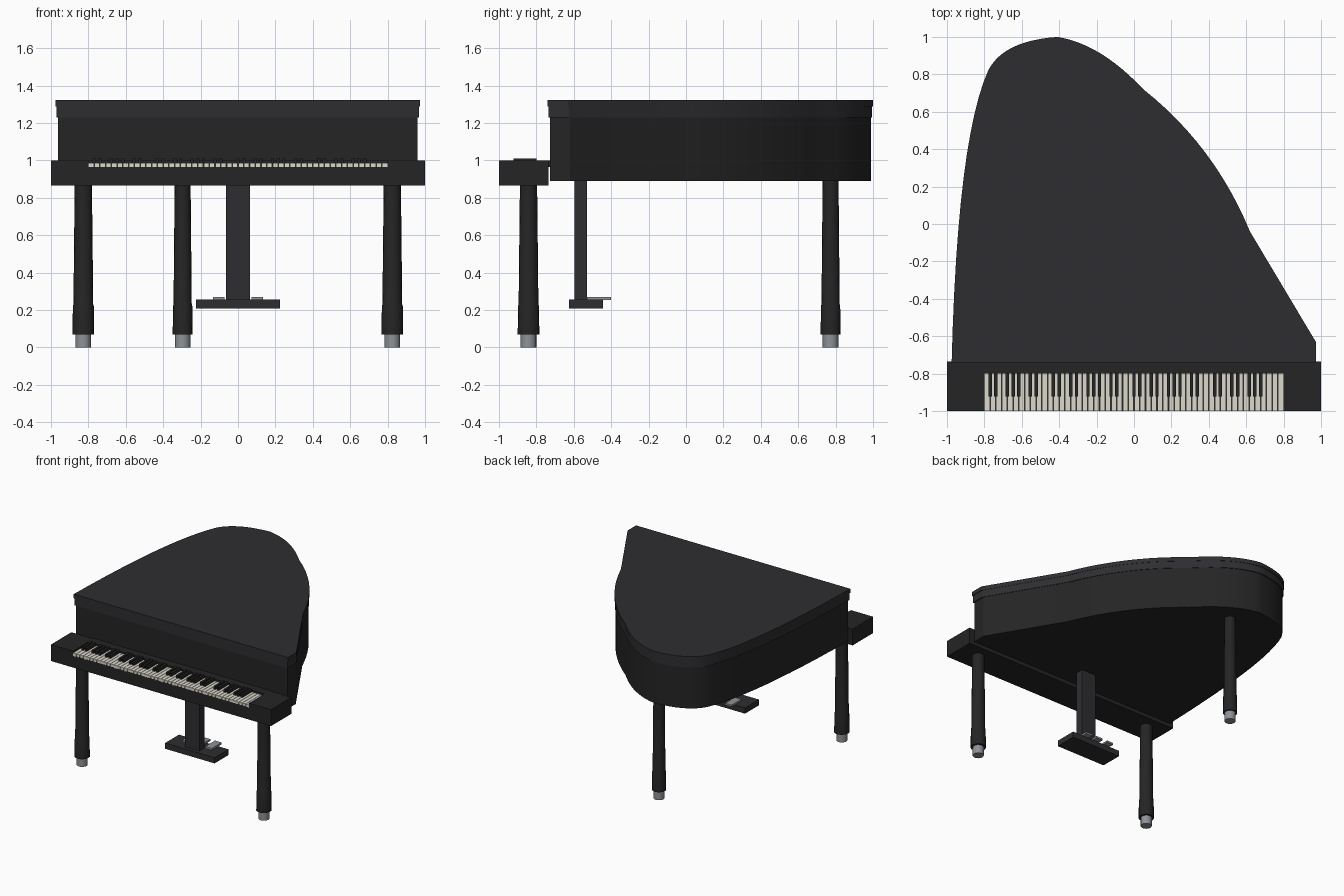
import bpy, bmesh, math

if "Cube" in bpy.data.objects:
    bpy.data.objects.remove(bpy.data.objects["Cube"])


def material(name, rgb):
    m = bpy.data.materials.new(name)
    m.diffuse_color = (*rgb, 1)
    m.use_nodes = True
    m.node_tree.nodes["Principled BSDF"].inputs["Base Color"].default_value = m.diffuse_color
    return m


LID = material("lid_black", (0.027, 0.026, 0.030))
BLACK = material("case_black", (0.018, 0.018, 0.018))
IVORY = material("ivory", (0.72, 0.69, 0.60))
METAL = material("metal", (0.27, 0.29, 0.31))


def finish(bm, name, mat, smooth=False):
    bmesh.ops.recalc_face_normals(bm, faces=bm.faces)
    me = bpy.data.meshes.new(name)
    bm.to_mesh(me)
    bm.free()
    me.materials.append(mat)
    ob = bpy.data.objects.new(name, me)
    bpy.context.collection.objects.link(ob)
    if smooth:
        bpy.ops.object.select_all(action='DESELECT')
        ob.select_set(True)
        bpy.context.view_layer.objects.active = ob
        bpy.ops.object.shade_smooth_by_angle(angle=math.radians(30))
    return ob


def boxes(name, spans, mat):
    """One object from boxes given as (x0, x1, y0, y1, z0, z1)."""
    bm = bmesh.new()
    for x0, x1, y0, y1, z0, z1 in spans:
        vs = bmesh.ops.create_cube(bm, size=1)["verts"]
        for v in vs:
            v.co.x = x1 if v.co.x > 0 else x0
            v.co.y = y1 if v.co.y > 0 else y0
            v.co.z = z1 if v.co.z > 0 else z0
    return finish(bm, name, mat)


def arc(a, c, b, n=12):
    """Quadratic curve from a towards b, end point left out."""
    pts = []
    for i in range(n):
        t = i / n
        pts.append(tuple((1 - t) ** 2 * p + 2 * t * (1 - t) * q + t * t * r
                         for p, q, r in zip(a, c, b)))
    return pts


# Wing-shaped outline of the lid, clockwise from the front left corner
outline = (arc((-0.975, -0.74), (-0.945, 0.45), (-0.78, 0.82))
           + arc((-0.78, 0.82), (-0.70, 0.98), (-0.41, 1.0))
           + arc((-0.41, 1.0), (-0.18, 0.965), (0.05, 0.72))
           + arc((0.05, 0.72), (0.43, 0.42), (0.62, -0.04))
           + [(0.62, -0.04), (0.972, -0.63), (0.972, -0.74)])


def slab(name, inset, z0, z1, mat):
    """Extrude the outline, shrunk by inset around its middle."""
    bm = bmesh.new()
    vs = [bm.verts.new((x * (1 - inset), 0.13 + (y - 0.13) * (1 - inset), z0))
          for x, y in outline]
    f = bm.faces.new(vs)
    ext = bmesh.ops.extrude_face_region(bm, geom=[f], use_keep_orig=True)["geom"]
    for v in ext:
        if isinstance(v, bmesh.types.BMVert):
            v.co.z = z1
    return finish(bm, name, mat, True)


# Case and two-step lid
slab("case", 0.014, 0.89, 1.23, BLACK)
slab("lid_rim", 0.005, 1.23, 1.288, LID)
slab("lid_top", 0.0, 1.288, 1.322, LID)

# Key bed, side blocks and fallboard
boxes("key_bed", [(-1, 1, -1, -0.735, 0.865, 0.965)], BLACK)
boxes("key_blocks", [(-1, -0.8, -1, -0.735, 0.965, 1.0),
                     (0.8, 1, -1, -0.735, 0.965, 1.0)], BLACK)
boxes("fallboard", [(-0.8, 0.8, -0.8, -0.725, 0.965, 1.0)], BLACK)

# Keys
w = 1.6 / 52
boxes("white_keys", [(-0.8 + i * w + 0.0015, -0.8 + (i + 1) * w - 0.0015,
                      -1.0, -0.8, 0.96, 0.985) for i in range(52)], IVORY)
boxes("black_keys", [(-0.8 + i * w - 0.009, -0.8 + i * w + 0.009,
                      -0.922, -0.8, 0.98, 1.01) for i in range(1, 49)
                     if i % 14 in (1, 2, 4, 5, 6, 8, 9, 12, 13)], BLACK)


def turned(name, x, y, profile, mat, sides=16):
    """Round part from (radius, height) pairs."""
    bm = bmesh.new()
    rings = [[bm.verts.new((x + r * math.cos(2 * math.pi * k / sides),
                            y + r * math.sin(2 * math.pi * k / sides), z))
              for k in range(sides)] for r, z in profile]
    for a, b in zip(rings, rings[1:]):
        for k in range(sides):
            j = (k + 1) % sides
            bm.faces.new((a[k], a[j], b[j], b[k]))
    bm.faces.new(rings[0])
    bm.faces.new(rings[-1])
    return finish(bm, name, mat, True)


# Tapered legs with metal feet
for name, x, y, top, s in (("front_left_leg", -0.827, -0.842, 0.87, 1.0),
                           ("front_right_leg", 0.825, -0.842, 0.87, 1.0),
                           ("rear_leg", -0.296, 0.773, 0.90, 0.92)):
    turned(name, x, y, [(0.058 * s, 0.07), (0.056 * s, 0.22),
                        (0.053 * s, 0.23), (0.046 * s, top)], BLACK)
    turned(name + "_foot", x, y, [(0.042, 0.0), (0.042, 0.07)], METAL)

# Pedal support
boxes("pedal_post", [(-0.065, 0.065, -0.595, -0.53, 0.25, 0.895)], LID)
boxes("pedal_base", [(-0.225, 0.225, -0.625, -0.445, 0.208, 0.255)], LID)
boxes("pedals", [(x - 0.03, x + 0.03, -0.53, -0.402, 0.255, 0.27)
                 for x in (-0.103, 0, 0.103)], METAL)
